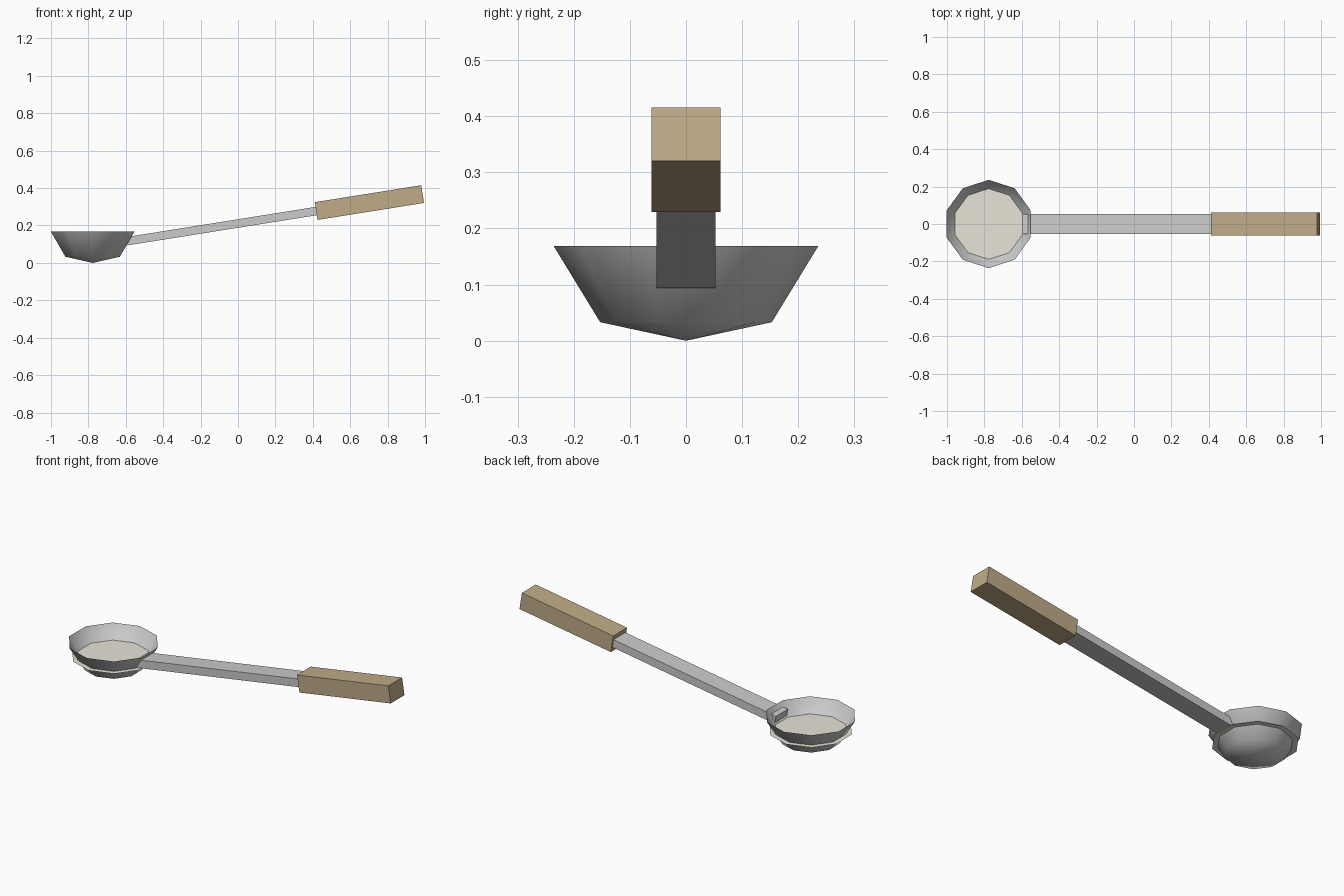
import bpy, math

if "Cube" in bpy.data.objects:
    bpy.data.objects.remove(bpy.data.objects["Cube"])

BOWL_X = -0.777
SIDES = 10
TILT = math.radians(9.05)


def material(name, color):
    m = bpy.data.materials.new(name)
    m.diffuse_color = (*color, 1)
    m.use_nodes = True
    m.node_tree.nodes["Principled BSDF"].inputs["Base Color"].default_value = m.diffuse_color
    return m


def add_mesh(name, verts, faces, mat=None, smooth=False):
    me = bpy.data.meshes.new(name)
    me.from_pydata(verts, [], faces)
    me.update()
    ob = bpy.data.objects.new(name, me)
    bpy.context.collection.objects.link(ob)
    if mat:
        me.materials.append(mat)
    for p in me.polygons:
        p.use_smooth = smooth
    return ob


def ring(r, z):
    # ring with a corner pointing along +y
    angles = [math.pi / 2 + 2 * math.pi * i / SIDES for i in range(SIDES)]
    return [(BOWL_X + r * math.cos(a), r * math.sin(a), z) for a in angles]


def bar(name, start, end, width, height, mat=None):
    # tilted box along the handle axis; x = start..end measured along the axis
    bpy.ops.mesh.primitive_cube_add(size=1)
    ob = bpy.context.object
    ob.name = name
    mid = (start + end) / 2
    ob.scale = ((end - start) / math.cos(TILT), width, height)
    ob.rotation_euler = (0, -TILT, 0)
    ob.location = (mid, 0, 0.3225 + (mid - 0.7025) * math.tan(TILT))
    if mat:
        ob.data.materials.append(mat)
    return ob


wood = material("wood", (0.53, 0.41, 0.25))
cream = material("cream", (0.80, 0.77, 0.68))

# ladle bowl: open shell, pole at the bottom
verts = ring(0.236, 0.169) + ring(0.153, 0.033) + [(BOWL_X, 0, 0)]
faces = []
for i in range(SIDES):
    j = (i + 1) % SIDES
    faces.append((i, SIDES + i, SIDES + j, j)[::-1])
    faces.append((SIDES + i, 2 * SIDES, SIDES + j)[::-1])
bowl = add_mesh("bowl", verts, faces, smooth=True)
bowl.data.flip_normals()
bowl.data.flip_normals()

# flat liquid surface, slightly wider than the bowl at its height
add_mesh("liquid_surface", ring(0.218, 0.092), [tuple(range(SIDES))], cream)

# metal shaft and wooden grip
bar("shaft", -0.594, 0.45, 0.106, 0.045)
bar("grip", 0.418, 0.987, 0.123, 0.096, wood)
